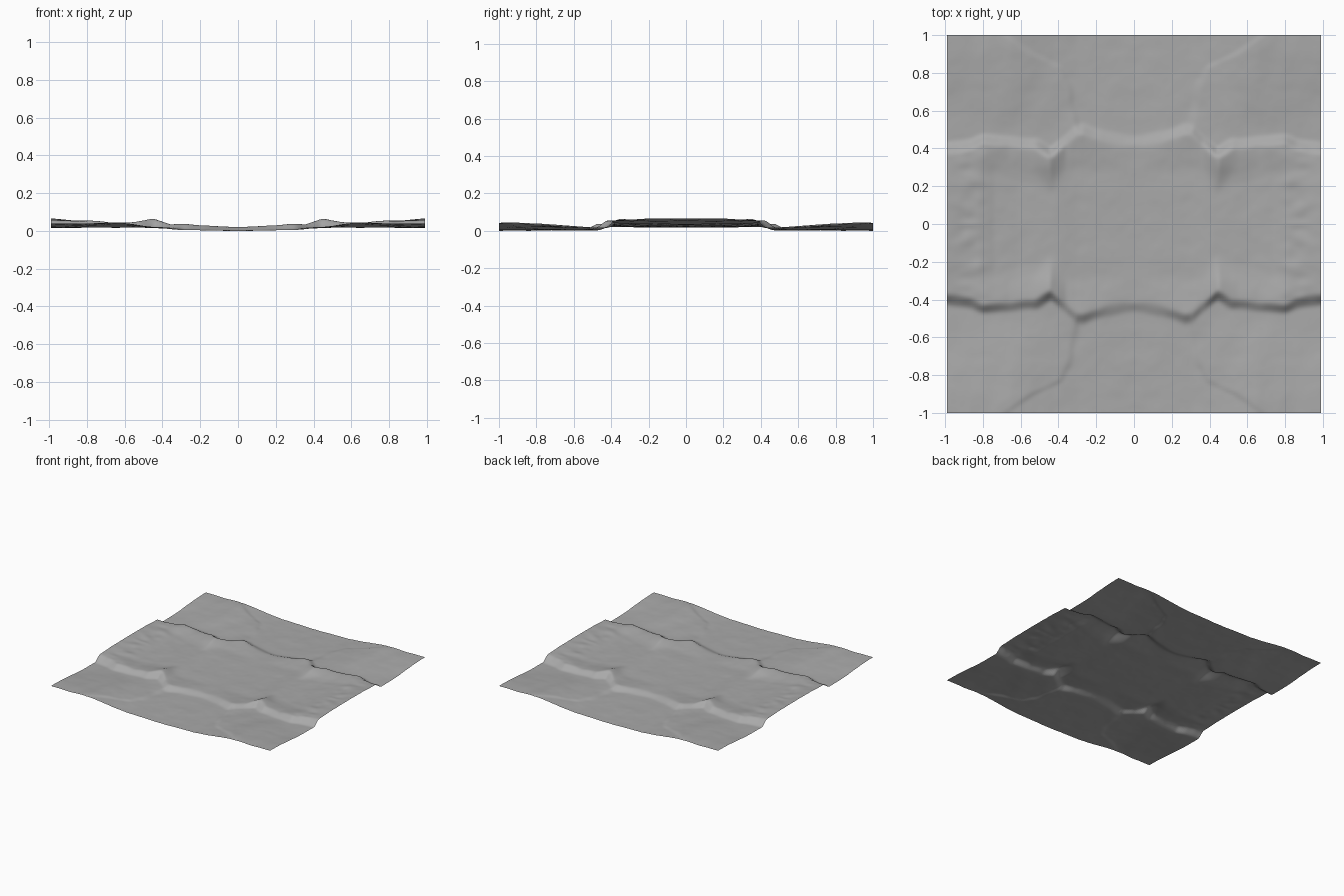
import bpy
import bmesh
from math import exp
from mathutils import Vector, noise

cube = bpy.data.objects.get("Cube")
if cube:
    bpy.data.objects.remove(cube, do_unlink=True)

CELLS = 160
HALF_X, HALF_Y = 0.99, 1.0

# Profiles as (position, value) pairs, shared by all four mirrored quarters
SHELF_EDGE = [(0, .42), (.15, .44), (.27, .49), (.31, .48), (.36, .43), (.44, .36),
              (.52, .4), (.65, .42), (.8, .43), (.86, .4), (1, .38)]
SHELF_CREST = [(0, .022), (.2, .03), (.28, .04), (.36, .036), (.45, .068),
               (.55, .047), (.66, .043), (.79, .058), (.86, .054), (1, .06)]
SHELF_FLOOR = [(0, .019), (.3, .024), (.42, .032), (.62, .031), (.74, .037),
               (.82, .052), (.9, .057), (1, .068)]
OUTER_RIM = [(0, .002), (.3, .007), (.42, .017), (.55, .034), (.65, .042), (.85, .037), (1, .039)]
MOUND_EDGE = [(.4, .27), (.5, .29), (.6, .31), (.75, .34), (.83, .38), (.9, .53), (1, .68)]


def smooth(a, b, t):
    t = min(max((t - a) / (b - a), 0), 1)
    return t * t * (3 - 2 * t)


def mix(a, b, t):
    return a + (b - a) * t


def profile(points, t):
    for (a, va), (b, vb) in zip(points, points[1:]):
        if t <= b:
            return mix(va, vb, min(max((t - a) / (b - a), 0), 1))
    return points[-1][1]


def rough(x, y, scale, seed):
    return noise.noise(Vector((x * scale, y * scale, seed)))


def height(x, y):
    x, y = abs(x), abs(y)
    edge = profile(SHELF_EDGE, x) + .012 * rough(x, y, 9, 2)

    # Central shelf with a raised lip and crumpled outer sides
    crest = smooth(edge - .2, edge - .01, y)
    shelf = mix(profile(SHELF_FLOOR, x), profile(SHELF_CREST, x), crest)
    sides = exp(-((x - .86) / .09) ** 2)
    shelf += .008 * sides * rough(x, y * 1.6, 10, 5)

    # Smooth low valley and lumpy corner mounds, both rising to the outer rim
    out = smooth(.5, 1, y)
    rim = profile(OUTER_RIM, x)
    valley = mix(.004 + .012 * x, rim, out)
    dome = exp(-((x - .66) / .22) ** 2 - ((y - .66) / .2) ** 2)
    mound = mix(.013, rim, out) + .008 * dome + .003 * rough(x, y, 7, 8)
    side = profile(MOUND_EDGE, y) + .015 * rough(x, y, 10, 3)
    step = smooth(side - .015, side + .025, x)
    ground = mix(valley, mound + .003, step)

    # Steep drop from the shelf to the ground
    z = mix(shelf, ground, smooth(edge - .015, edge + .055, y))
    return max(z + .0022 * rough(x, y, 9, 1) + .0008 * rough(x, y, 22, 4), 0)


# Terrain sheet
bm = bmesh.new()
bmesh.ops.create_grid(bm, x_segments=CELLS, y_segments=CELLS, size=1)
for v in bm.verts:
    v.co.x *= HALF_X
    v.co.y *= HALF_Y
    v.co.z = height(v.co.x, v.co.y)
# Soften the creases slightly
inner = [v for v in bm.verts if not v.is_boundary]
bmesh.ops.smooth_vert(bm, verts=inner, factor=.4, use_axis_z=True)
lowest = min(v.co.z for v in bm.verts)
for v in bm.verts:
    v.co.z -= lowest
for f in bm.faces:
    f.smooth = True
mesh = bpy.data.meshes.new("terrain")
bm.to_mesh(mesh)
bm.free()
terrain = bpy.data.objects.new("terrain", mesh)
bpy.context.collection.objects.link(terrain)

# Plain grey ground
grey = bpy.data.materials.new("ground grey")
grey.use_nodes = True
colour = (.4, .4, .4, 1)
grey.diffuse_color = colour
grey.node_tree.nodes["Principled BSDF"].inputs["Base Color"].default_value = colour
mesh.materials.append(grey)
